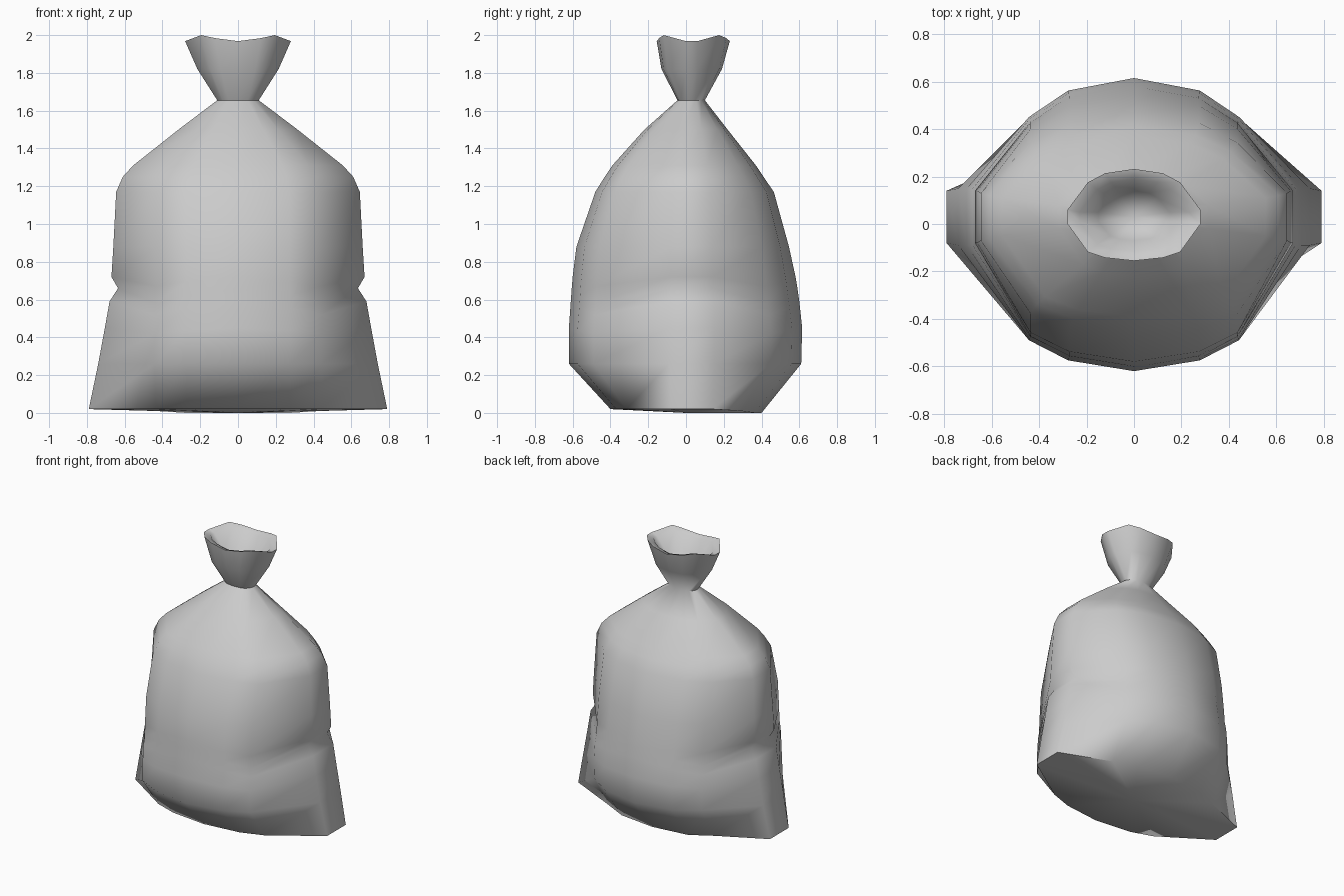
import bpy
import bmesh
import math

old = bpy.data.objects.get("Cube")
if old:
    bpy.data.objects.remove(old, do_unlink=True)

# One plain grey cloth
cloth = bpy.data.materials.new("grey cloth")
cloth.use_nodes = True
GREY = (0.6, 0.6, 0.6, 1)
cloth.diffuse_color = GREY
cloth.node_tree.nodes["Principled BSDF"].inputs["Base Color"].default_value = GREY

MID = 0.03  # depth of the neck axis


def section(z, side, body, front, back, spread, droop=0.0, tilt=0.0):
    """Fourteen-point outline: round front and back, short straight sides.
    droop moves the diagonal corners up or down, tilt drops the back."""
    def at(fx, f, edge, dz=0.0):
        return (fx * body, MID + (edge - MID) * f, z + dz)
    half = [
        at(0.42, 0.93, front, droop * 0.5),
        at(0.67, 0.80, front, droop),
        (side, MID - spread, z),
        (side, MID + spread, z),
        at(0.67, 0.72, back, droop - tilt * 0.5),
        at(0.42, 0.91, back, droop * 0.5 - tilt),
    ]
    mirrored = [(-x, y, h) for x, y, h in reversed(half)]
    return [(0, front, z)] + half + [(0, back, z - tilt)] + mirrored


# Outside, from the base up to the open rim
outside = [
    section(0.02, 0.79, 0.65, -0.40, 0.40, 0.11, 0, 0.02),
    section(0.26, 0.74, 0.66, -0.62, 0.61, 0.12),
    section(0.45, 0.705, 0.66, -0.62, 0.615, 0.12, -0.03),
    section(0.59, 0.68, 0.66, -0.61, 0.60, 0.12, -0.07),
    section(0.66, 0.635, 0.65, -0.605, 0.59, 0.11, -0.08),
    section(0.72, 0.67, 0.65, -0.60, 0.58, 0.11, -0.05),
    section(0.88, 0.66, 0.65, -0.58, 0.545, 0.11),
    section(1.17, 0.645, 0.65, -0.48, 0.465, 0.10),
    section(1.25, 0.61, 0.61, -0.43, 0.41, 0.09),
    section(1.31, 0.555, 0.56, -0.39, 0.37, 0.08),
    section(1.50, 0.315, 0.32, -0.22, 0.22, 0.05),
    section(1.655, 0.11, 0.12, -0.045, 0.10, 0.02),
    section(1.82, 0.215, 0.22, -0.13, 0.19, 0.03),
    section(1.968, 0.28, 0.29, -0.155, 0.232, 0.03, 0.032),
]
# Inside of the gathered mouth
inside = [
    section(1.955, 0.23, 0.23, -0.115, 0.19, 0.02, 0.025),
    section(1.85, 0.15, 0.15, -0.07, 0.14, 0.02),
]

bm = bmesh.new()
rings = [[bm.verts.new(p) for p in ring] for ring in outside + inside]
count = len(rings[0])

for low, high in zip(rings, rings[1:]):
    for i in range(count):
        j = (i + 1) % count
        bm.faces.new((low[i], low[j], high[j], high[i]))

# Close the underside and the bottom of the mouth with fans
for ring, height, flip in ((rings[0], 0.0, True), (rings[-1], 1.76, False)):
    y = 0 if flip else MID
    centre = bm.verts.new((0, y, height))
    for i in range(count):
        a, b = ring[i], ring[(i + 1) % count]
        bm.faces.new((b, a, centre) if flip else (a, b, centre))

bmesh.ops.recalc_face_normals(bm, faces=bm.faces)
mesh = bpy.data.meshes.new("sack")
bm.to_mesh(mesh)
bm.free()
mesh.materials.append(cloth)

sack = bpy.data.objects.new("sack", mesh)
bpy.context.collection.objects.link(sack)
bpy.ops.object.select_all(action="DESELECT")
sack.select_set(True)
bpy.context.view_layer.objects.active = sack
bpy.ops.object.shade_smooth_by_angle(angle=math.radians(70))
